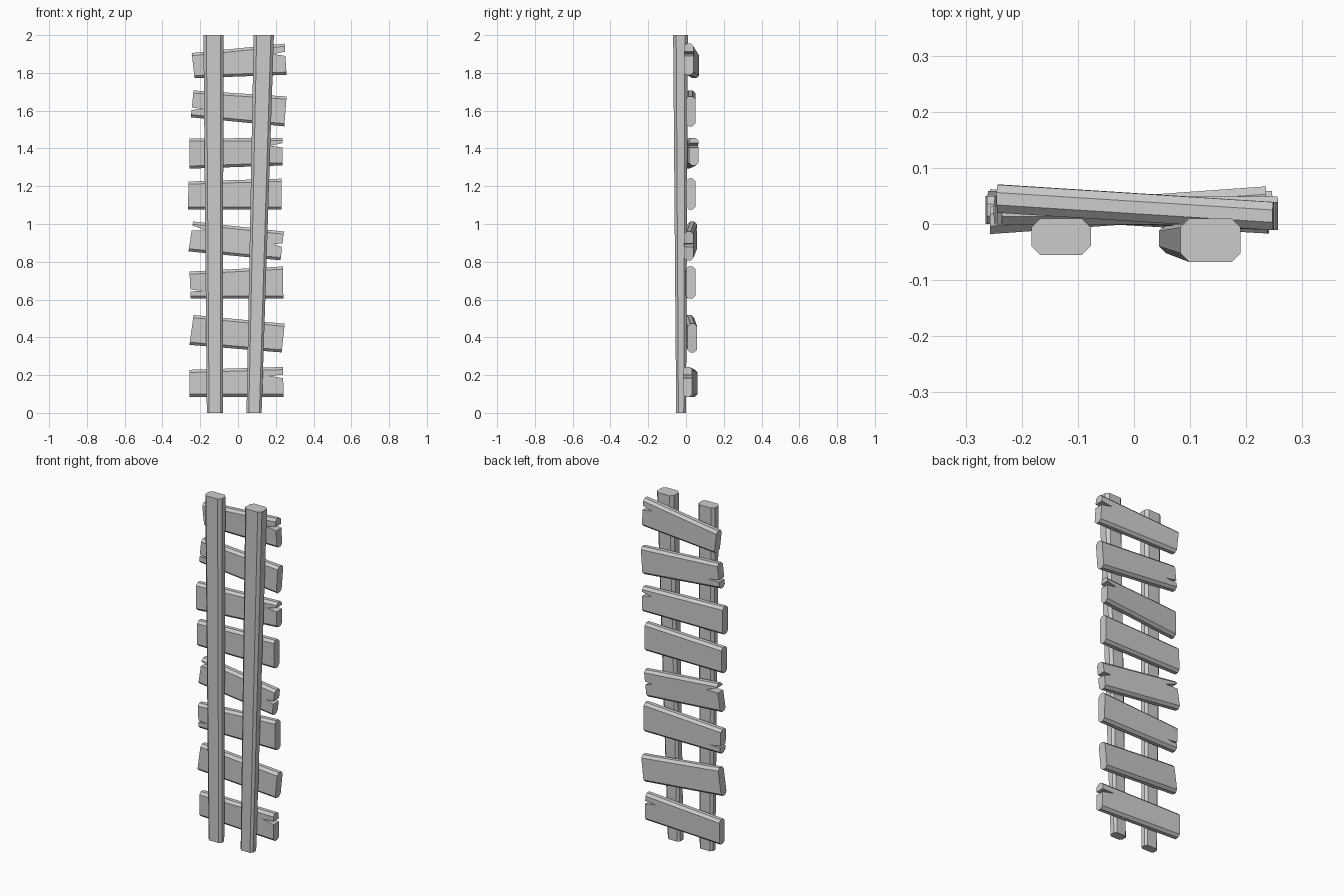
import bpy, bmesh

if "Cube" in bpy.data.objects:
    bpy.data.objects.remove(bpy.data.objects["Cube"])


def octagon(a0, a1, b0, b1, c):
    """Rectangle with four cut corners, in two axes."""
    return [(a0 + c, b0), (a1 - c, b0), (a1, b0 + c), (a1, b1 - c),
            (a1 - c, b1), (a0 + c, b1), (a0, b1 - c), (a0, b0 + c)]


def loft(name, ring_a, ring_b):
    """Solid between two matching end rings."""
    bm = bmesh.new()
    a = [bm.verts.new(p) for p in ring_a]
    b = [bm.verts.new(p) for p in ring_b]
    n = len(a)
    bm.faces.new(a[::-1])
    bm.faces.new(b)
    for i in range(n):
        j = (i + 1) % n
        bm.faces.new((a[i], a[j], b[j], b[i]))
    bmesh.ops.recalc_face_normals(bm, faces=bm.faces)
    mesh = bpy.data.meshes.new(name)
    bm.to_mesh(mesh)
    bm.free()
    obj = bpy.data.objects.new(name, mesh)
    bpy.context.collection.objects.link(obj)
    return obj


def rail(name, bottom, top):
    """bottom/top: x0, x1, y0, y1, corner cut."""
    loft(name, [(x, y, 0) for x, y in octagon(*bottom)],
         [(x, y, 2) for x, y in octagon(*top)])


def plank_end(top, bottom, y_mid):
    """Octagonal end ring, leaning from bottom (x, z) to top (x, z)."""
    (xt, zt), (xb, zb) = top, bottom
    return [(xb + (xt - xb) * (z - zb) / (zt - zb), y, z)
            for y, z in octagon(y_mid - 0.025, y_mid + 0.025, zb, zt, 0.014)]


def plank(name, lt, lb, rt, rb, y_left, y_right, splits=()):
    obj = loft(name, plank_end(lt, lb, y_left), plank_end(rt, rb, y_right))
    # Wedge-shaped splits in the ends: mouth x, mouth z low/high, apex x/z
    for mx, z0, z1, ax, az in splits:
        tri = [(mx, z0), (mx, z1), (ax, az)]
        cutter = loft("split_cutter", [(x, -0.2, z) for x, z in tri],
                      [(x, 0.2, z) for x, z in tri])
        cutter.hide_render = True
        cutter.hide_viewport = False
        cutter.display_type = 'WIRE'
        mod = obj.modifiers.new("split", 'BOOLEAN')
        mod.operation = 'DIFFERENCE'
        mod.solver = 'EXACT'
        mod.object = cutter
        bpy.context.view_layer.objects.active = obj
        bpy.ops.object.modifier_apply(modifier=mod.name)
        bpy.data.objects.remove(cutter)


# Upright rails
rail("left_rail", (-0.165, -0.08, -0.046, 0.0, 0.012), (-0.183, -0.077, -0.055, 0.01, 0.016))
rail("right_rail", (0.045, 0.125, -0.052, 0.0, 0.012), (0.083, 0.19, -0.068, 0.01, 0.016))

# Rungs from bottom to top: left top/bottom, right top/bottom, depth left/right
plank("rung_1", (-0.257, 0.228), (-0.257, 0.085), (0.238, 0.243), (0.241, 0.085),
      0.037, 0.008, [(0.27, 0.178, 0.203, 0.165, 0.197)])
plank("rung_2", (-0.235, 0.518), (-0.257, 0.36), (0.247, 0.472), (0.231, 0.32), 0.018, 0.034)
plank("rung_3", (-0.257, 0.748), (-0.25, 0.605), (0.237, 0.775), (0.24, 0.605),
      0.022, 0.024, [(-0.28, 0.642, 0.656, -0.185, 0.646)])
plank("rung_4", (-0.238, 1.013), (-0.262, 0.855), (0.243, 0.96), (0.225, 0.808),
      0.034, 0.015, [(-0.27, 0.965, 1.005, -0.17, 0.965),
                     (0.26, 0.87, 0.9, 0.19, 0.893)])
plank("rung_5", (-0.262, 1.225), (-0.265, 1.077), (0.23, 1.24), (0.23, 1.077), 0.025, 0.025)
plank("rung_6", (-0.257, 1.453), (-0.257, 1.293), (0.235, 1.455), (0.235, 1.31),
      0.007, 0.042, [(0.26, 1.4, 1.433, 0.175, 1.415)])
plank("rung_7", (-0.235, 1.707), (-0.25, 1.565), (0.257, 1.675), (0.245, 1.517),
      0.024, 0.024, [(-0.275, 1.604, 1.622, -0.175, 1.606)])
plank("rung_8", (-0.245, 1.905), (-0.23, 1.772), (0.247, 1.955), (0.257, 1.79),
      0.045, 0.014, [(0.28, 1.885, 1.918, 0.185, 1.9)])
